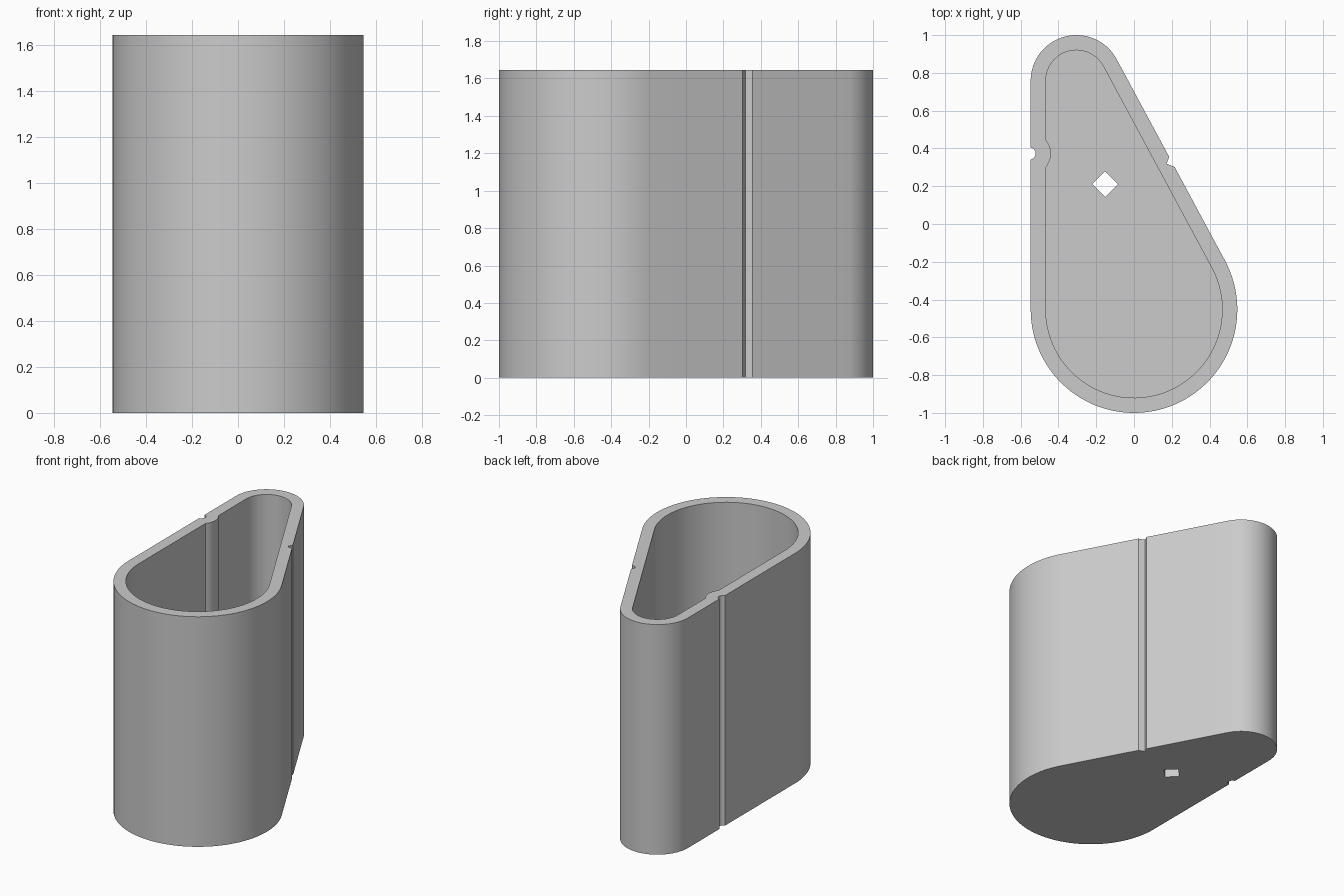
import bpy, bmesh
from math import radians, cos, sin, atan2, degrees

if "Cube" in bpy.data.objects:
    bpy.data.objects.remove(bpy.data.objects["Cube"])

HEIGHT, WALL, FLOOR = 1.645, 0.08, 0.08
BIG, SMALL = (0, -0.453), (-0.305, 0.758)      # centres of the two round ends
R_BIG, R_SMALL = 0.547, 0.242
SLANT = 2 * degrees(atan2(SMALL[1] - BIG[1], SMALL[0] - BIG[0])) - 180
RIB = (-0.553, 0.373)                          # centre of groove and inner rib

grey = bpy.data.materials.new("light grey")
grey.use_nodes = True
grey.diffuse_color = (0.6, 0.6, 0.6, 1)
grey.node_tree.nodes["Principled BSDF"].inputs["Base Color"].default_value = (0.6, 0.6, 0.6, 1)


def arc(centre, radius, start, end, steps):
    angles = [radians(start + (end - start) * i / steps) for i in range(steps + 1)]
    return [(centre[0] + radius * cos(a), centre[1] + radius * sin(a)) for a in angles]


def teardrop(inset):
    return (arc(BIG, R_BIG - inset, 180, 360 + SLANT, 64)
            + arc(SMALL, R_SMALL - inset, SLANT, 180, 40))


def prism(name, outline, bottom, top):
    bm = bmesh.new()
    base = bm.faces.new([bm.verts.new((x, y, bottom)) for x, y in outline])
    side = bmesh.ops.extrude_face_region(bm, geom=[base])
    verts = [v for v in side["geom"] if isinstance(v, bmesh.types.BMVert)]
    bmesh.ops.translate(bm, verts=verts, vec=(0, 0, top - bottom))
    bmesh.ops.recalc_face_normals(bm, faces=bm.faces)
    mesh = bpy.data.meshes.new(name)
    bm.to_mesh(mesh)
    bm.free()
    mesh.materials.append(grey)
    obj = bpy.data.objects.new(name, mesh)
    bpy.context.collection.objects.link(obj)
    return obj


def cut(target, cutter):
    """Subtract the cutter and discard it."""
    mod = target.modifiers.new("cut", "BOOLEAN")
    mod.operation, mod.solver, mod.object = "DIFFERENCE", "EXACT", cutter
    bpy.context.view_layer.objects.active = target
    bpy.ops.object.modifier_apply(modifier=mod.name)
    bpy.data.objects.remove(cutter)


# Tapered container body
body = prism("container", teardrop(0), 0, HEIGHT)

# Cavity, leaving a rounded rib behind the groove
cavity = prism("cavity", teardrop(WALL), FLOOR, HEIGHT + 0.1)
cut(cavity, prism("rib", arc(RIB, 0.113, 0, 350, 35), 0, HEIGHT + 0.2))
cut(body, cavity)

# Round groove on the right side, angular notch on the slanted side
cut(body, prism("groove", arc(RIB, 0.032, 0, 345, 23), -0.1, HEIGHT + 0.1))
notch = [(0.172, 0.319), (0.215, 0.302), (0.25, 0.32), (0.21, 0.38), (0.187, 0.356)]
cut(body, prism("notch", notch, -0.1, HEIGHT + 0.1))

# Diamond drain hole in the floor
cut(body, prism("drain", arc((-0.153, 0.211), 0.068, 0, 270, 3), -0.1, FLOOR + 0.1))

bpy.ops.object.select_all(action="DESELECT")
body.select_set(True)
bpy.context.view_layer.objects.active = body
bpy.ops.object.shade_smooth_by_angle(angle=radians(25))
